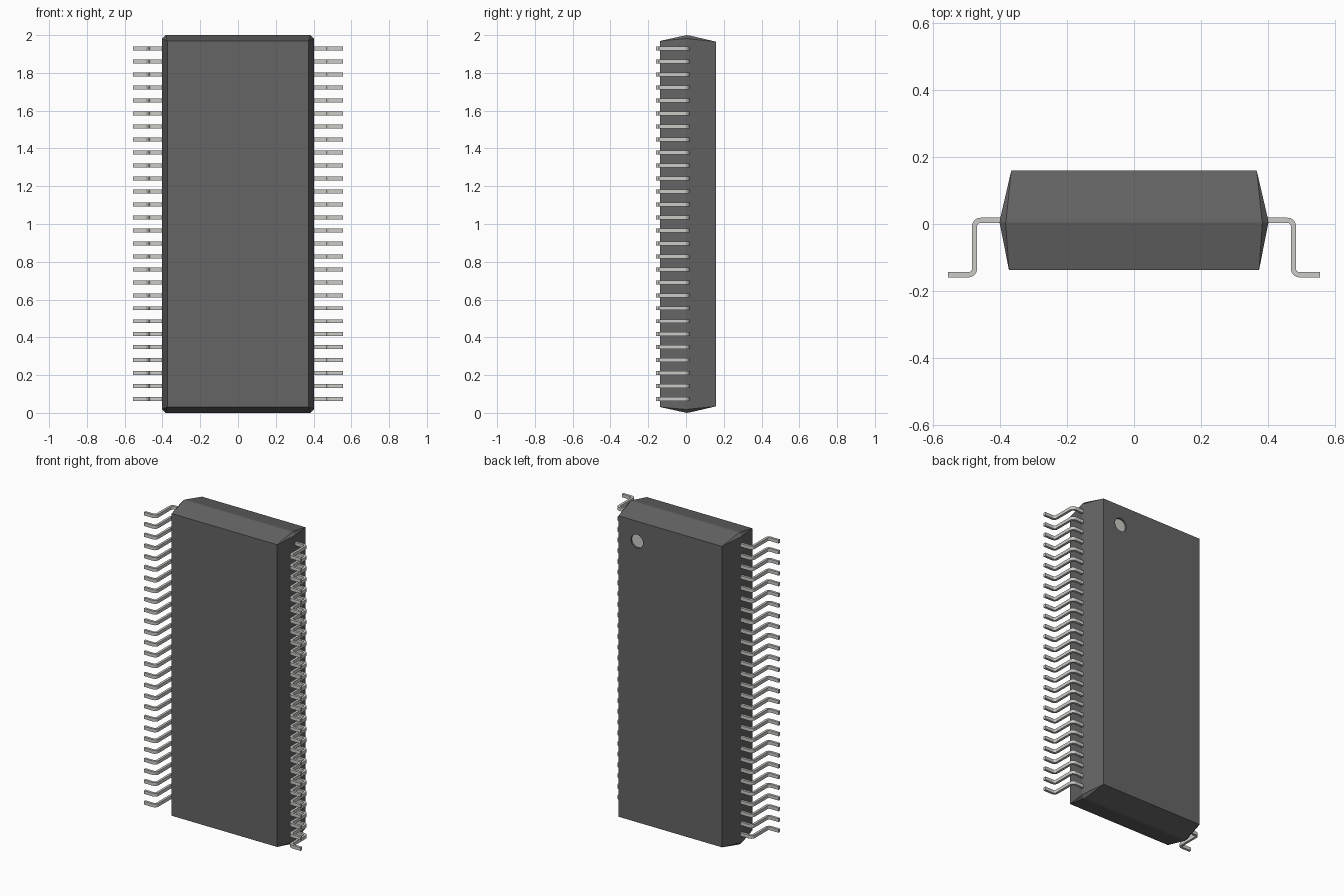
import bpy, bmesh, math
from mathutils import Vector

if "Cube" in bpy.data.objects:
    bpy.data.objects.remove(bpy.data.objects["Cube"])

PINS, PITCH, FIRST_Z = 28, 0.0687, 0.073
THICK, WIDTH = 0.0155, 0.021


def material(name, color):
    m = bpy.data.materials.new(name)
    m.diffuse_color = (*color, 1)
    m.use_nodes = True
    m.node_tree.nodes["Principled BSDF"].inputs["Base Color"].default_value = m.diffuse_color
    return m


def finish(name, bm, mat):
    bmesh.ops.recalc_face_normals(bm, faces=bm.faces)
    mesh = bpy.data.meshes.new(name)
    bm.to_mesh(mesh)
    bm.free()
    mesh.materials.append(mat)
    obj = bpy.data.objects.new(name, mesh)
    bpy.context.collection.objects.link(obj)
    return obj


def cylinder_y(name, radius, depth, loc, mat):
    bpy.ops.mesh.primitive_cylinder_add(vertices=32, radius=radius, depth=depth,
                                        location=loc, rotation=(math.pi / 2, 0, 0))
    obj = bpy.context.object
    obj.name = name
    obj.data.materials.append(mat)
    return obj


dark = material("dark_plastic", (0.13, 0.13, 0.13))
metal = material("lead_metal", (0.6, 0.6, 0.57))

# Body: sharp-cornered front and back faces flaring to a clipped-corner seam
bm = bmesh.new()


def ring(y, hx, hz, cut):
    pts = []
    for sx, sz in ((1, 1), (-1, 1), (-1, -1), (1, -1)):
        pair = [(sx * hx, sz * (hz - cut)), (sx * (hx - cut), sz * hz)]
        pts += pair if sx * sz > 0 else pair[::-1]
    return [bm.verts.new((x, y, 1 + z)) for x, z in pts]


rings = [ring(-0.138, 0.374, 0.969, 0), ring(0.004, 0.402, 1.0, 0.018),
         ring(0.018, 0.400, 0.998, 0.018), ring(0.16, 0.367, 0.965, 0)]
for a, b in zip(rings, rings[1:]):
    for i in range(8):
        j = (i + 1) % 8
        bm.faces.new((a[i], a[j], b[j], b[i]))
bm.faces.new(rings[0])
bm.faces.new(rings[-1])
bmesh.ops.remove_doubles(bm, verts=bm.verts, dist=1e-5)
body = finish("chip_body", bm, dark)

# Round pin-one dimple on the back face, with a pale floor
cutter = cylinder_y("dimple_cutter", 0.043, 0.04, (0.236, 0.168, 1.836), dark)
cutter.hide_render = True
cutter.hide_set(True)
cut = body.modifiers.new("dimple", 'BOOLEAN')
cut.operation, cut.object, cut.solver = 'DIFFERENCE', cutter, 'EXACT'
cylinder_y("pin_one_mark", 0.0425, 0.004, (0.236, 0.1475, 1.836), metal)

# Leads: bent strip profile, extruded, arrayed upward and mirrored
path = [Vector(p) for p in ((0.385, 0.011), (0.477, 0.011), (0.477, -0.152), (0.556, -0.152))]


def filleted(points, radius, steps=5):
    out = [(points[0], (points[1] - points[0]).normalized())]
    for p, q, r in zip(points, points[1:], points[2:]):
        d0, d1 = (q - p).normalized(), (r - q).normalized()
        center = q - d0 * radius + d1 * radius
        for k in range(steps + 1):
            t = k / steps * math.pi / 2
            pos = center - d1 * radius * math.cos(t) + d0 * radius * math.sin(t)
            out.append((pos, d0 * math.cos(t) + d1 * math.sin(t)))
    out.append((points[-1], (points[-1] - points[-2]).normalized()))
    return out


bm = bmesh.new()
sections = []
for pos, d in filleted(path, 0.018):
    n = Vector((-d.y, d.x)) * THICK / 2
    sections.append([bm.verts.new((pos.x + s * n.x, pos.y + s * n.y, FIRST_Z + z * WIDTH / 2))
                     for s, z in ((1, 1), (1, -1), (-1, -1), (-1, 1))])
for a, b in zip(sections, sections[1:]):
    for i in range(4):
        j = (i + 1) % 4
        bm.faces.new((a[i], a[j], b[j], b[i]))
bm.faces.new(sections[0])
bm.faces.new(sections[-1])
leads = finish("leads", bm, metal)
arr = leads.modifiers.new("row", 'ARRAY')
arr.count = PINS
arr.use_relative_offset = False
arr.use_constant_offset = True
arr.constant_offset_displace = (0, 0, PITCH)
leads.modifiers.new("both_sides", 'MIRROR').use_axis = (True, False, False)
